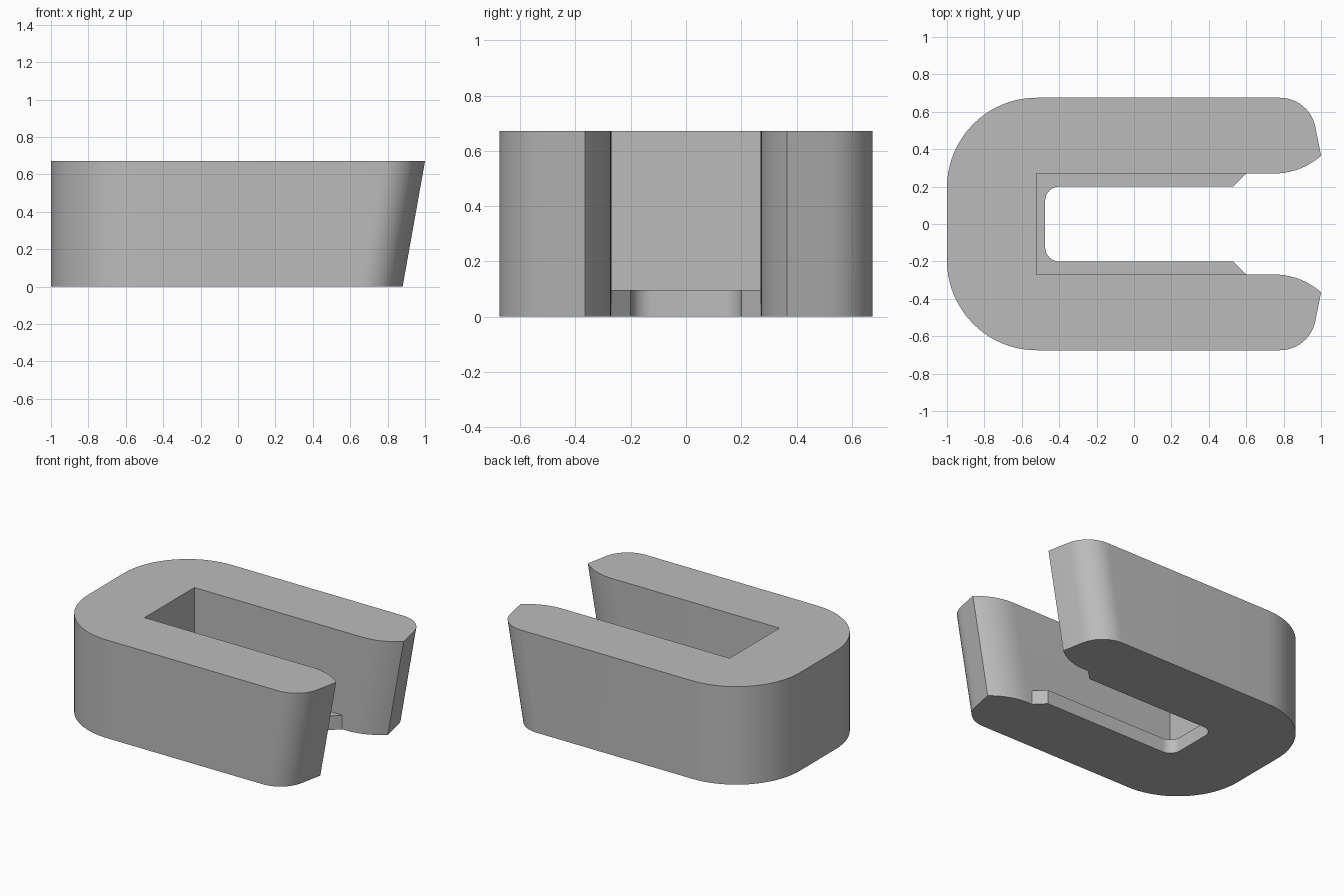
import bpy
import bmesh
from math import cos, sin, radians

HEIGHT = 0.672
LEAN = 0.12          # how far the arm tips retreat at the base
POCKET_Y = 0.27
LIP_Y = 0.2

cube = bpy.data.objects.get("Cube")
if cube:
    bpy.data.objects.remove(cube, do_unlink=True)

grey = bpy.data.materials.new("plain grey")
grey.use_nodes = True
colour = (0.5, 0.5, 0.5, 1)
grey.diffuse_color = colour
grey.node_tree.nodes["Principled BSDF"].inputs["Base Color"].default_value = colour


def arc(cx, cy, r, start, end, steps):
    angles = [radians(start + (end - start) * i / steps) for i in range(steps + 1)]
    return [(cx + r * cos(a), cy + r * sin(a)) for a in angles]


def mirrored(half):
    """Close a +y half outline with its reflection."""
    return half + [(x, -y) for x, y in reversed(half)]


def loft(name, outline, height, lean=0.0):
    """Extrude an outline upward, pulling the base of the arm tips back."""
    bm = bmesh.new()
    low = [bm.verts.new((x - (lean if x > 0.7 else 0), y, 0)) for x, y in outline]
    top = [bm.verts.new((x, y, height)) for x, y in outline]
    bm.faces.new(low)
    bm.faces.new(top)
    for i in range(len(outline)):
        j = (i + 1) % len(outline)
        bm.faces.new((low[i], low[j], top[j], top[i]))
    bmesh.ops.recalc_face_normals(bm, faces=bm.faces)
    mesh = bpy.data.meshes.new(name)
    bm.to_mesh(mesh)
    bm.free()
    mesh.materials.append(grey)
    obj = bpy.data.objects.new(name, mesh)
    bpy.context.collection.objects.link(obj)
    return obj


# U-shaped body: rounded back, rounded arm tips, flared mouth
body_half = (arc(-0.52, 0.195, 0.48, 180, 90, 20)
             + arc(0.78, 0.482, 0.193, 90, 11, 12)
             + arc(0.75, 0.646, 0.376, -48.3, -90, 10)
             + [(-0.52, POCKET_Y)])
body = loft("clip_body", mirrored(body_half), HEIGHT, LEAN)

# Low lip around the pocket floor, sunk into the body walls
lip_half = ([(-0.6, 0.33), (0.55, 0.33), (0.6, POCKET_Y), (0.53, LIP_Y)]
            + arc(-0.4, LIP_Y - 0.075, 0.075, 90, 180, 8))
lip = loft("pocket_lip", mirrored(lip_half), 0.097)

# Join the lip and body into one clean solid
union = body.modifiers.new("join lip", "BOOLEAN")
union.operation = "UNION"
union.solver = "EXACT"
union.object = lip
bpy.ops.object.select_all(action="DESELECT")
bpy.context.view_layer.objects.active = body
body.select_set(True)
bpy.ops.object.modifier_apply(modifier=union.name)
bpy.data.objects.remove(lip, do_unlink=True)

bm = bmesh.new()
bm.from_mesh(body.data)
bmesh.ops.remove_doubles(bm, verts=bm.verts, dist=0.0005)
bmesh.ops.dissolve_limit(bm, angle_limit=radians(0.5), verts=bm.verts, edges=bm.edges)
bm.to_mesh(body.data)
bm.free()
bpy.ops.object.shade_smooth_by_angle(angle=radians(30))
